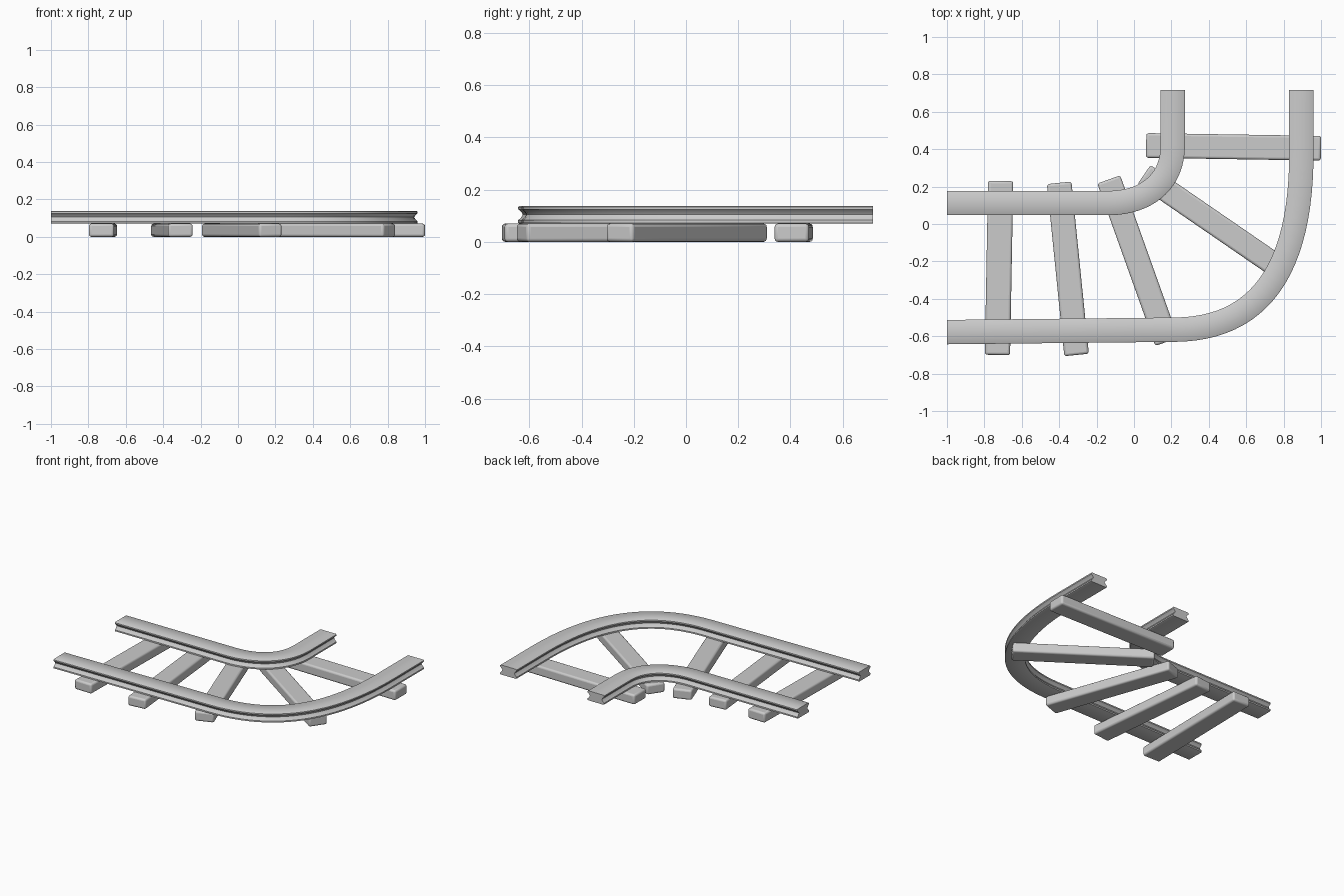
import bpy, bmesh, math
from mathutils import Vector

if "Cube" in bpy.data.objects:
    bpy.data.objects.remove(bpy.data.objects["Cube"])


def finish(name, bm):
    bmesh.ops.recalc_face_normals(bm, faces=bm.faces)
    me = bpy.data.meshes.new(name)
    bm.to_mesh(me)
    bm.free()
    ob = bpy.data.objects.new(name, me)
    bpy.context.collection.objects.link(ob)
    bpy.context.view_layer.objects.active = ob
    for o in bpy.context.selected_objects:
        o.select_set(False)
    ob.select_set(True)
    return ob


def bezier(p, n=24):
    a, b, c, d = [Vector(q) for q in p]
    return [a*(1-t)**3 + 3*b*t*(1-t)**2 + 3*c*t*t*(1-t) + d*t**3
            for t in [i / n for i in range(n + 1)]]


# Rail cross-section: flat head and foot with a pinched waist
half = [(0.058, 0.070), (0.065, 0.073), (0.065, 0.083), (0.054, 0.093),
        (0.047, 0.105), (0.054, 0.116), (0.065, 0.125), (0.065, 0.134), (0.060, 0.138)]
profile = half + [(-x, z) for x, z in reversed(half)]


def rail(name, start, curve, end):
    pts = [Vector(start)] + bezier(curve) + [Vector(end)]
    bm = bmesh.new()
    rings = []
    for i, p in enumerate(pts):
        t = (pts[min(i + 1, len(pts) - 1)] - pts[max(i - 1, 0)]).normalized()
        if i == 0:
            t = Vector((1, 0))
        if i == len(pts) - 1:
            t = Vector((0, 1))
        n = Vector((t.y, -t.x))
        rings.append([bm.verts.new((p.x + n.x*o, p.y + n.y*o, z)) for o, z in profile])
    k = len(profile)
    for a, b in zip(rings, rings[1:]):
        for j in range(k):
            bm.faces.new((a[j], a[(j+1) % k], b[(j+1) % k], b[j]))
    bm.faces.new(rings[0])
    bm.faces.new(rings[-1])
    finish(name, bm)
    bpy.ops.object.shade_smooth_by_angle(angle=math.radians(40))


def sleeper(name, a, b, width):
    a, b = Vector(a), Vector(b)
    d = b - a
    bm = bmesh.new()
    bmesh.ops.create_cube(bm, size=1)
    bmesh.ops.scale(bm, vec=(d.length, width, 0.07), verts=bm.verts)
    ob = finish(name, bm)
    mid = (a + b) / 2
    ob.location = (mid.x, mid.y, 0.035)
    ob.rotation_euler.z = math.atan2(d.y, d.x)
    m = ob.modifiers.new("Rounded edges", "BEVEL")
    m.width = 0.013
    m.segments = 3
    bpy.ops.object.shade_smooth_by_angle(angle=math.radians(40))


# Two curved rails
rail("inner_rail", (-1, 0.112),
     [(-0.14, 0.112), (0.06, 0.112), (0.207, 0.22), (0.207, 0.42)], (0.207, 0.717))
rail("outer_rail", (-1, -0.578),
     [(0.22, -0.565), (0.66, -0.56), (0.90, -0.26), (0.895, 0.40)], (0.895, 0.717))

# Five wooden sleepers fanned around the bend
sleepers = [((-0.713, 0.23), (-0.73, -0.70), 0.135),
            ((-0.40, 0.22), (-0.307, -0.70), 0.132),
            ((-0.135, 0.238), (0.175, -0.63), 0.13),
            ((0.053, 0.263), (0.81, -0.257), 0.125),
            ((0.065, 0.42), (1.0, 0.405), 0.132)]
for i, (a, b, w) in enumerate(sleepers, 1):
    sleeper(f"sleeper_{i}", a, b, w)
